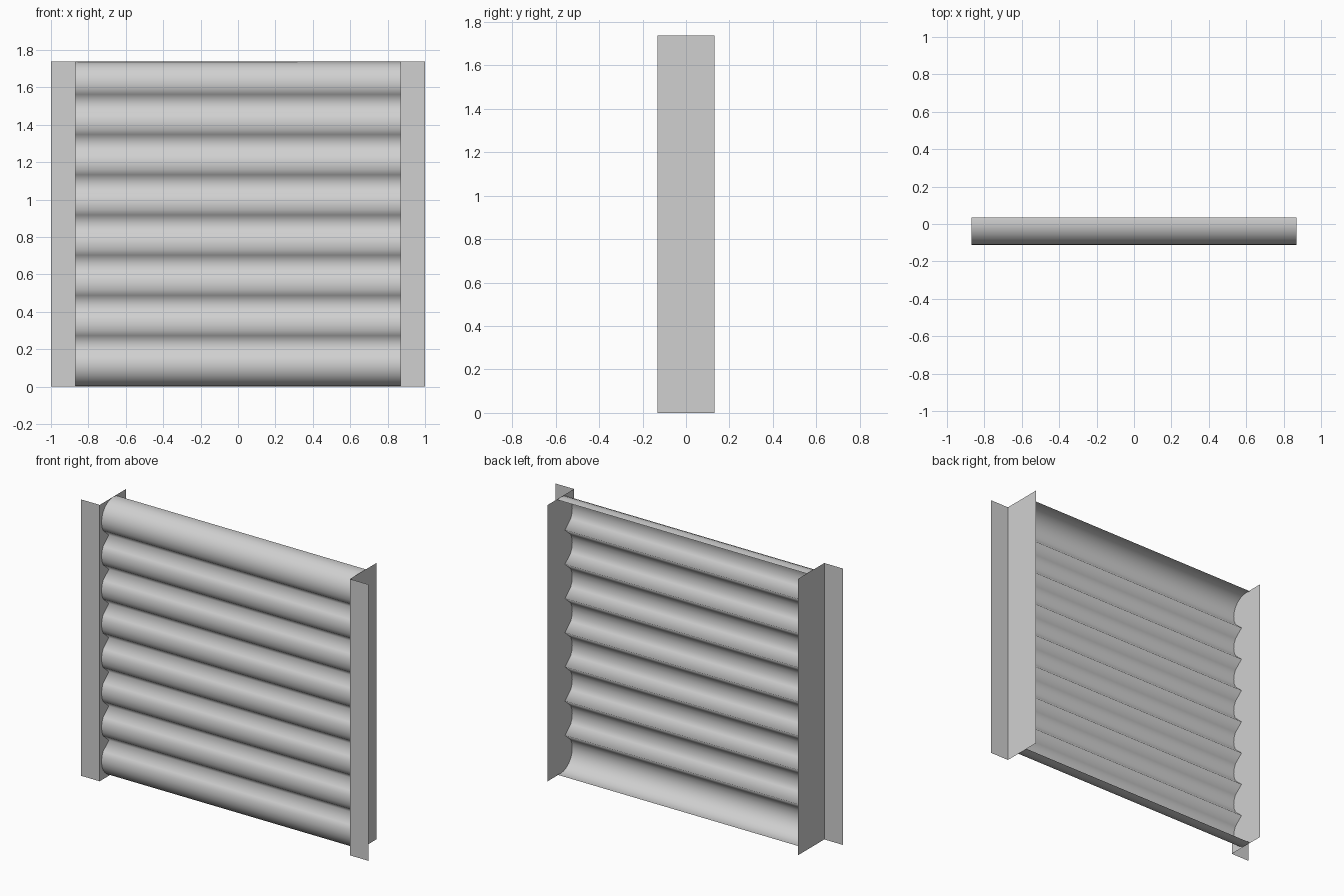
import bpy
import bmesh
from math import sin, cos, radians, asin, degrees

old = bpy.data.objects.get("Cube")
if old:
    bpy.data.objects.remove(old, do_unlink=True)

HEIGHT = 1.737
HALF_WIDTH = 0.87      # inner opening, half
SLATS = 8
RADIUS = 0.116         # slat curve
PITCH = (HEIGHT - 2 * RADIUS) / (SLATS - 1)
CENTRE_Y = 0.003

metal = bpy.data.materials.new("light_grey_metal")
metal.use_nodes = True
grey = (0.63, 0.63, 0.63, 1)
metal.diffuse_color = grey
metal.node_tree.nodes["Principled BSDF"].inputs["Base Color"].default_value = grey


def sheet(name, path, axis, start, end, smooth=False):
    """Sweep an open 2D path along one axis as a thin sheet."""
    def place(p, t):
        return (t, p[0], p[1]) if axis == "x" else (p[0], p[1], t)
    bm = bmesh.new()
    rows = [[bm.verts.new(place(p, t)) for p in path] for t in (start, end)]
    for i in range(len(path) - 1):
        face = bm.faces.new((rows[0][i], rows[0][i + 1], rows[1][i + 1], rows[1][i]))
        face.smooth = smooth
    mesh = bpy.data.meshes.new(name)
    bm.to_mesh(mesh)
    bm.free()
    mesh.materials.append(metal)
    obj = bpy.data.objects.new(name, mesh)
    bpy.context.collection.objects.link(obj)
    return obj


# Curtain: round slats meeting in sharp valleys, curled in at top and bottom
valley = degrees(asin(PITCH / 2 / RADIUS))
curl = 106
profile = []
for i in range(SLATS):
    angles = [-valley, -30, -15, 0, 15, 30]
    if i == 0:
        angles = [-curl, -90, -75, -60, -45] + angles[1:]
    if i == SLATS - 1:
        angles += [45, 60, 75, 90, curl]
    z = RADIUS + i * PITCH
    profile += [(CENTRE_Y - RADIUS * cos(radians(a)), z + RADIUS * sin(radians(a)))
                for a in angles]
sheet("shutter_curtain", profile, "x", HALF_WIDTH, -HALF_WIDTH, smooth=True)

# Side rails: angle sections with the flange at the front
for side, name in ((1, "left_rail"), (-1, "right_rail")):
    section = [(side * HALF_WIDTH, 0.131), (side * HALF_WIDTH, -0.131), (side, -0.131)]
    sheet(name, section if side > 0 else section[::-1], "z", 0, HEIGHT)
